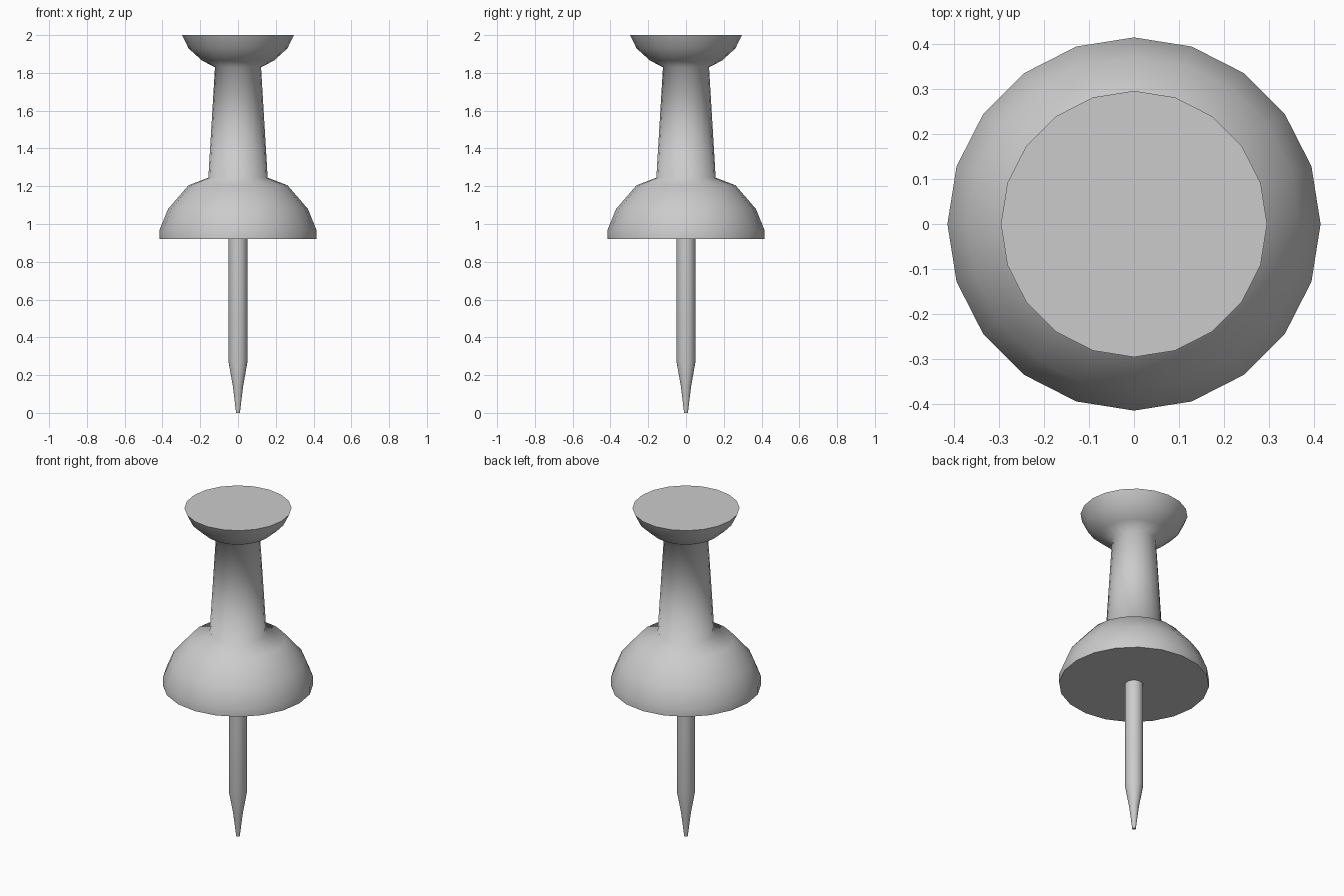
import bpy, bmesh
from math import sin, cos, pi, radians

if "Cube" in bpy.data.objects:
    bpy.data.objects.remove(bpy.data.objects["Cube"])

SIDES = 20


def lathe(name, profile, cap_top=True):
    """Revolve (radius, height) points around z, bottom to top."""
    bm = bmesh.new()
    rings = []
    for r, z in profile:
        rings.append([bm.verts.new((r * cos(2 * pi * i / SIDES), r * sin(2 * pi * i / SIDES), z))
                      for i in range(SIDES)])
    for a, b in zip(rings, rings[1:]):
        for i in range(SIDES):
            j = (i + 1) % SIDES
            bm.faces.new((a[i], a[j], b[j], b[i]))
    bm.faces.new(rings[0][::-1])
    if cap_top:
        bm.faces.new(rings[-1])
    mesh = bpy.data.meshes.new(name)
    bm.to_mesh(mesh)
    bm.free()
    obj = bpy.data.objects.new(name, mesh)
    bpy.context.collection.objects.link(obj)
    # Smooth sides, crisp flat ends
    bpy.ops.object.select_all(action='DESELECT')
    obj.select_set(True)
    bpy.context.view_layer.objects.active = obj
    bpy.ops.object.shade_smooth_by_angle(angle=radians(75))
    return obj


# Grip: domed collar, tapered stem and flared head
lathe("grip", [(0.415, 0.92), (0.415, 0.97), (0.37, 1.08), (0.262, 1.205),
               (0.157, 1.245), (0.122, 1.83), (0.19, 1.865), (0.262, 1.93), (0.296, 2.0)])

# Metal pin: blunt tip, two-step taper, straight shank
lathe("pin", [(0.01, 0.0), (0.027, 0.14), (0.05, 0.27), (0.05, 0.925)], cap_top=False)
